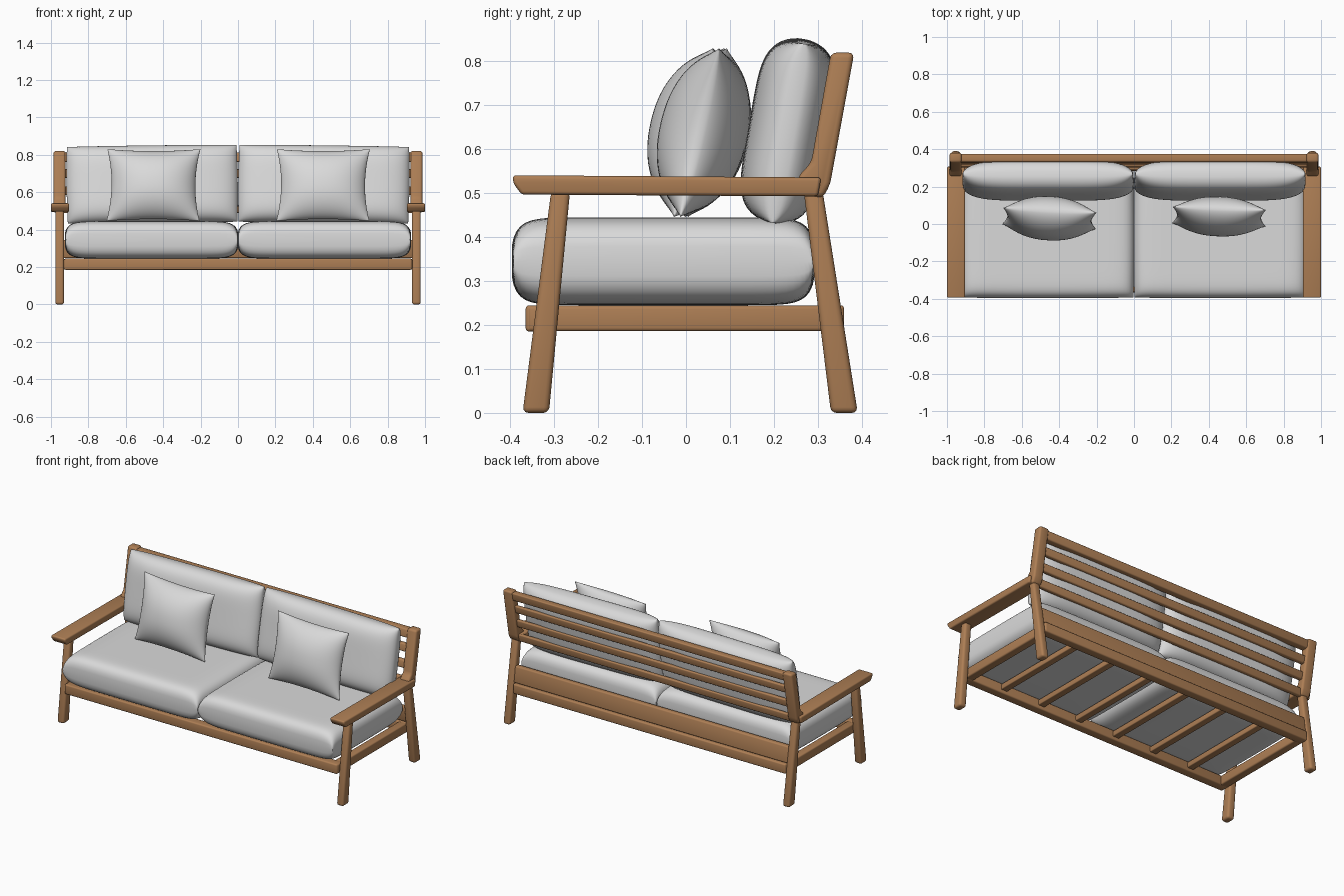
import bpy, bmesh, math

if "Cube" in bpy.data.objects:
    bpy.data.objects.remove(bpy.data.objects["Cube"])


def material(name, rgb):
    m = bpy.data.materials.new(name)
    m.diffuse_color = (*rgb, 1)
    m.use_nodes = True
    m.node_tree.nodes["Principled BSDF"].inputs["Base Color"].default_value = m.diffuse_color
    return m


WOOD = material("warm wood", (0.42, 0.21, 0.09))
FABRIC = material("light grey fabric", (0.7, 0.7, 0.7))


def finish(bm, name, mat, angle, mirror=False):
    bmesh.ops.recalc_face_normals(bm, faces=bm.faces)
    me = bpy.data.meshes.new(name)
    bm.to_mesh(me)
    bm.free()
    me.materials.append(mat)
    for p in me.polygons:
        p.use_smooth = True
    me.set_sharp_from_angle(angle=math.radians(angle))
    ob = bpy.data.objects.new(name, me)
    bpy.context.collection.objects.link(ob)
    if mirror:
        mod = ob.modifiers.new("mirror", 'MIRROR')
        mod.use_mirror_merge = False
    return ob


def prism(name, yz, x0, x1, bevel=0.008, mirror=False):
    """Side profile (y, z) extruded from x0 to x1 with rounded edges."""
    bm = bmesh.new()
    a = [bm.verts.new((x0, y, z)) for y, z in yz]
    b = [bm.verts.new((x1, y, z)) for y, z in yz]
    bm.faces.new(a)
    bm.faces.new(b)
    n = len(yz)
    for i in range(n):
        j = (i + 1) % n
        bm.faces.new((a[i], a[j], b[j], b[i]))
    bmesh.ops.recalc_face_normals(bm, faces=bm.faces)
    bmesh.ops.bevel(bm, geom=bm.edges[:], offset=bevel, segments=3,
                    profile=0.5, affect='EDGES', clamp_overlap=True)
    return finish(bm, name, WOOD, 40, mirror)


def rect(y0, y1, z0, z1):
    return [(y0, z0), (y1, z0), (y1, z1), (y0, z1)]


def cushion(name, w, h, t, power, fall, pinch_x, pinch_y, loc, rot=(0, 0, 0), n=36):
    """Two bulged sheets joined along a seam; power and fall set the fullness."""
    bm = bmesh.new()
    s = [math.sin(math.pi / 2 * (2 * i / n - 1)) for i in range(n + 1)]
    grid = {}
    for i, u in enumerate(s):
        for j, v in enumerate(s):
            rim = i in (0, n) or j in (0, n)
            x = w / 2 * u * (1 - pinch_x * (1 - v * v))
            y = h / 2 * v * (1 - pinch_y * (1 - u * u))
            if rim:     # seam is pulled in a little
                x, y = x * 0.995, y * 0.995
            z = 0 if rim else t / 2 * ((1 - abs(u) ** power) * (1 - abs(v) ** power)) ** fall
            top = bm.verts.new((x, y, z))
            grid[i, j] = (top, top if rim else bm.verts.new((x, y, -z)))
    for i in range(n):
        for j in range(n):
            q = [grid[k] for k in ((i, j), (i + 1, j), (i + 1, j + 1), (i, j + 1))]
            bm.faces.new([p[0] for p in q])
            bm.faces.new([p[1] for p in reversed(q)])
    ob = finish(bm, name, FABRIC, 80)
    ob.location = loc
    ob.rotation_euler = [math.radians(r) for r in rot]
    return ob


# Legs, armrests and back posts (mirrored left and right)
prism("front_leg", [(-.372, 0), (-.312, 0), (-.264, .505), (-.307, .505)],
      .93, .977, .013, True)
prism("back_leg", [(.33, 0), (.391, 0), (.311, .505), (.268, .505)],
      .93, .977, .013, True)
prism("armrest", [(-.395, .541), (-.393, .522), (-.374, .497), (.3, .493), (.308, .536)],
      .903, 1.0, .008, True)
prism("back_post", [(.25, .495), (.312, .49), (.328, .52), (.383, .82),
                    (.33, .82), (.285, .57), (.255, .538)],
      .922, .986, .012, True)

# Seat frame
prism("front_rail", rect(-.365, -.31, .185, .245), -.93, .93)
prism("back_rail", rect(.305, .36, .185, .245), -.93, .93)
prism("side_rail", rect(-.36, .355, .186, .244), .88, .932, .008, True)
prism("lower_back_board", [(.315, .247), (.347, .247), (.333, .345), (.301, .345)], -.935, .935)
for k in range(6):
    x = (k - 2.5) * 0.265
    prism("seat_slat", rect(-.32, .31, .205, .238), x - .022, x + .022, .005)


# Backrest slats lean with the posts
def back_slat(name, zc, height, thick):
    yc = .297 + (zc - .5) * .185
    d, e = height / 2, height / 2 * .185
    t = thick / 2
    prism(name, [(yc - e - t, zc - d), (yc - e + t, zc - d),
                 (yc + e + t, zc + d), (yc + e - t, zc + d)], -.94, .94, .007)


back_slat("top_rail", .787, .05, .042)
for z in (.7, .607, .512):
    back_slat("back_slat", z, .046, .026)

# Cushions
for side in (-1, 1):
    cushion("seat_cushion", .922, .685, .2, 12, .35, -.01, -.01,
            (side * .462, -.052, .345))
    cushion("back_cushion", .91, .415, .18, 5, .45, -.01, -.01,
            (side * .459, .232, .642), (80, side * .7, 0))
cushion("throw_pillow_left", .5, .395, .225, 2.2, .6, .1, .06,
        (-.452, .03, .638), (77, 0, -3))
cushion("throw_pillow_right", .5, .395, .2, 2.2, .6, .1, .06,
        (.455, .04, .638), (77, 0, -2))
